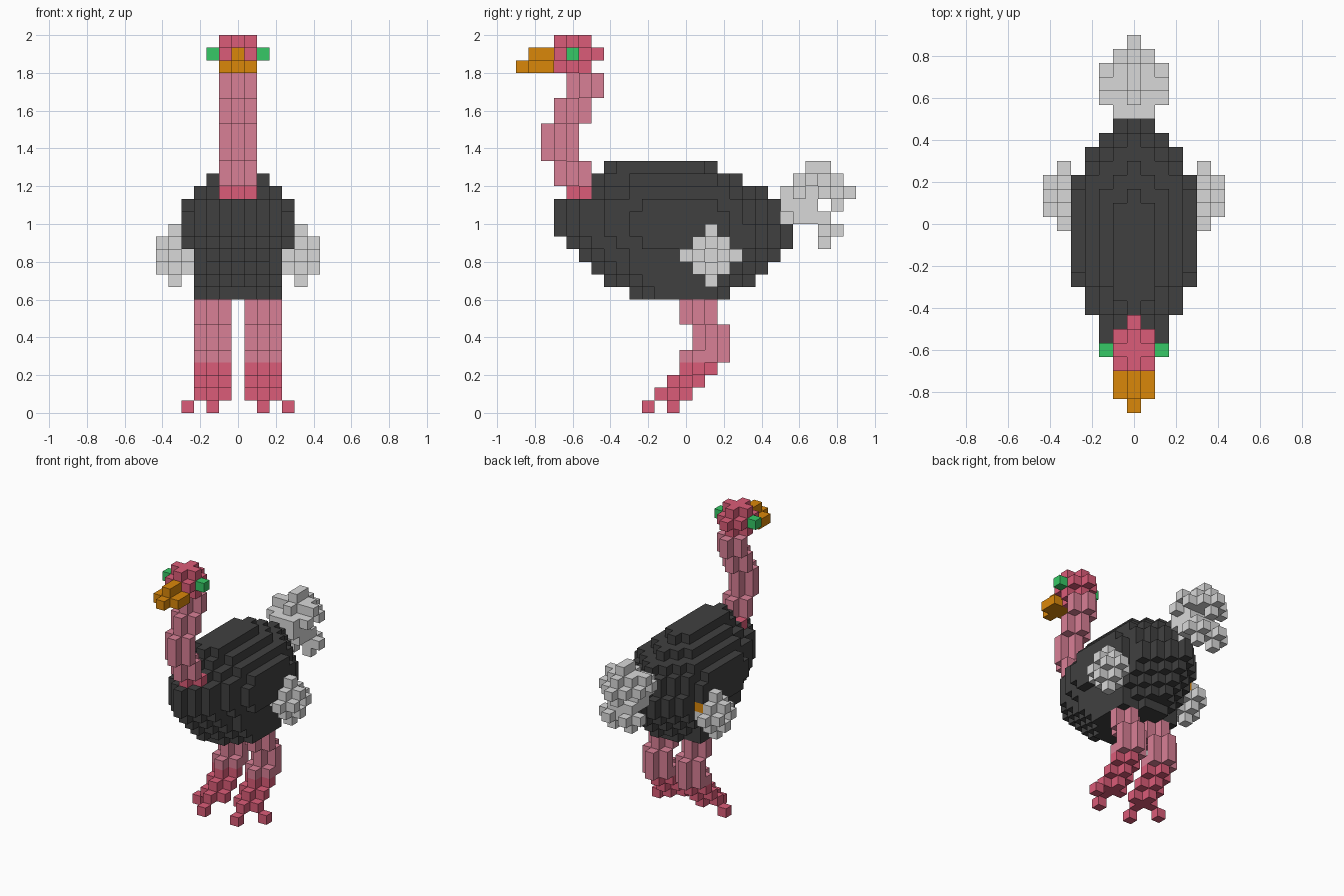
import bpy, bmesh
from mathutils import Vector

old = bpy.data.objects.get("Cube")
if old:
    bpy.data.objects.remove(old, do_unlink=True)

U = 2 / 30  # size of one block


def material(name, rgb):
    lin = [((c / 255 + 0.055) / 1.055) ** 2.4 for c in rgb]
    m = bpy.data.materials.new(name)
    m.use_nodes = True
    m.diffuse_color = (*lin, 1)
    m.node_tree.nodes["Principled BSDF"].inputs["Base Color"].default_value = (*lin, 1)
    return m


BLACK = material("charcoal feathers", (64, 64, 64))
GREY = material("pale grey feathers", (217, 217, 217))
PINK = material("dusty pink skin", (217, 128, 150))
RED = material("rose red skin", (219, 92, 120))
ORANGE = material("orange beak", (218, 135, 10))
GREEN = material("green eye", (54, 200, 102))


def box(i, j, k):
    """Blocks in inclusive index ranges (x and y centred on 0, z from the ground)."""
    return {(a, b, c) for a in range(i[0], i[1] + 1)
            for b in range(j[0], j[1] + 1) for c in range(k[0], k[1] + 1)}


def row(half, j0, j1, k):
    return box((-half, half), (j0, j1), (k, k))


def column(i, j, k0, k1):
    """Upright column with a plus-shaped cross-section."""
    return box((i - 1, i + 1), (j, j), (k0, k1)) | box((i, i), (j - 1, j + 1), (k0, k1))


def tuft(i, j, k, r):
    """Stepped octahedron of feathers."""
    return {(a, b, c) for a, b, c in box((i - r, i + r), (j - r, j + r), (k - r, k + r))
            if abs(a - i) + abs(b - j) + abs(c - k) <= r}


def mirror(cells):
    return {(-i, j, k) for i, j, k in cells}


def build(name, cells, mat):
    """Skin a set of blocks, keeping only the outside faces."""
    bm = bmesh.new()
    verts = {}
    for cell in sorted(cells):
        for axis in range(3):
            for s in (-1, 1):
                near = list(cell)
                near[axis] += s
                if tuple(near) in cells:
                    continue
                n, t = Vector((0, 0, 0)), Vector((0, 0, 0))
                n[axis], t[(axis + 1) % 3] = s, 1
                b = n.cross(t)
                centre = Vector(cell) + Vector((0, 0, 0.5)) + n / 2
                ring = []
                for p, q in ((1, 1), (-1, 1), (-1, -1), (1, -1)):
                    co = centre + t * p / 2 + b * q / 2
                    key = tuple(round(c * 2) for c in co)
                    if key not in verts:
                        verts[key] = bm.verts.new(co * U)
                    ring.append(verts[key])
                bm.faces.new(ring)
    me = bpy.data.meshes.new(name)
    bm.to_mesh(me)
    bm.free()
    me.materials.append(mat)
    ob = bpy.data.objects.new(name, me)
    bpy.context.collection.objects.link(ob)
    return ob


# Body: each layer is (height, front, back, taper per step outwards at front and back)
layers = [
    (9, -4, 3, (0, 0, 1, 2), (0, 0, 1, 1)),
    (10, -6, 5, (0, 1, 2, 3), (0, 1, 2, 3)),
    (11, -7, 6, (0, 1, 2, 3), (0, 1, 2, 3)),
    (12, -8, 7, (0, 1, 2, 4), (0, 1, 2, 3)),
    (13, -9, 8, (0, 1, 2, 4, 6), (0, 1, 2, 3, 5)),
    (14, -10, 8, (0, 1, 2, 4, 6), (0, 1, 2, 3, 5)),
    (15, -10, 7, (0, 1, 2, 4, 6), (0, 1, 2, 3, 4)),
    (16, -10, 7, (0, 1, 2, 4, 7), (0, 1, 2, 3, 5)),
    (17, -7, 6, (0, 0, 1, 3), (0, 1, 2, 3)),
    (18, -7, 4, (0, 1, 3), (0, 1, 2)),
    (19, -6, 2, (0, 1), (0, 1)),
]
body = set()
for k, front, back, tf, tb in layers:
    for i, (f, b) in enumerate(zip(tf, tb)):
        for side in (-i, i):
            body |= box((side, side), (front + f, back - b), (k, k))
wing_root = {(-4, 3, 13)}
build("body", body - wing_root, BLACK)

# Wings: stepped tufts on both flanks, dished on the outside
wing = {c for c in tuft(5, 2, 12, 2) if 4 <= c[0] <= 6} - {(6, 2, 12)} - body
build("left_wing", wing, GREY)
build("right_wing", mirror(wing), GREY)
build("right_wing_root", wing_root, ORANGE)

# Tail plume: central arch of tufts, with side plumes and two drooping tips
tail = row(0, 8, 11, 15) | row(1, 8, 8, 16)
for j, k in [(9, 16), (9, 17), (10, 18), (11, 18), (12, 17)]:
    tail |= tuft(0, j, k, 1)
plume = {(1, 10, 17), (1, 11, 17), (1, 10, 16), (2, 9, 17), (2, 10, 18), (2, 11, 17),
         (1, 8, 17), (1, 9, 15), (1, 10, 15)}
droop = tuft(1, 11, 14, 1) - {(1, 10, 14)}
tail |= plume | droop | mirror(plume | droop)
build("tail", tail, GREY)

# Neck: stacked offset columns
neck = set()
for j, k0, k1 in [(-9, 18, 19), (-10, 20, 22), (-9, 23, 24), (-8, 25, 26)]:
    neck |= column(0, j, k0, k1)
build("neck", neck, PINK)
build("neck_base", column(0, -8, 17, 17) - body, RED)

# Head, beak and eyes
build("head", column(0, -9, 27, 29) | row(1, -10, -8, 28) | row(0, -7, -7, 28), RED)
build("beak", row(1, -12, -11, 27) | row(0, -13, -13, 27) | row(0, -12, -11, 28), ORANGE)
build("left_eye", {(2, -9, 28)}, GREEN)
build("right_eye", {(-2, -9, 28)}, GREEN)

# Legs and feet, mirrored
leg = column(2, 1, 7, 8) | column(2, 2, 4, 6) | column(2, 1, 4, 4)
foot = column(2, 1, 3, 3) | column(2, 0, 2, 2) | column(2, -1, 1, 1) | {(2, -3, 0), (4, -1, 0)}
for side, flip in (("left", lambda c: c), ("right", mirror)):
    build(side + "_leg", flip(leg), PINK)
    build(side + "_foot", flip(foot), RED)
